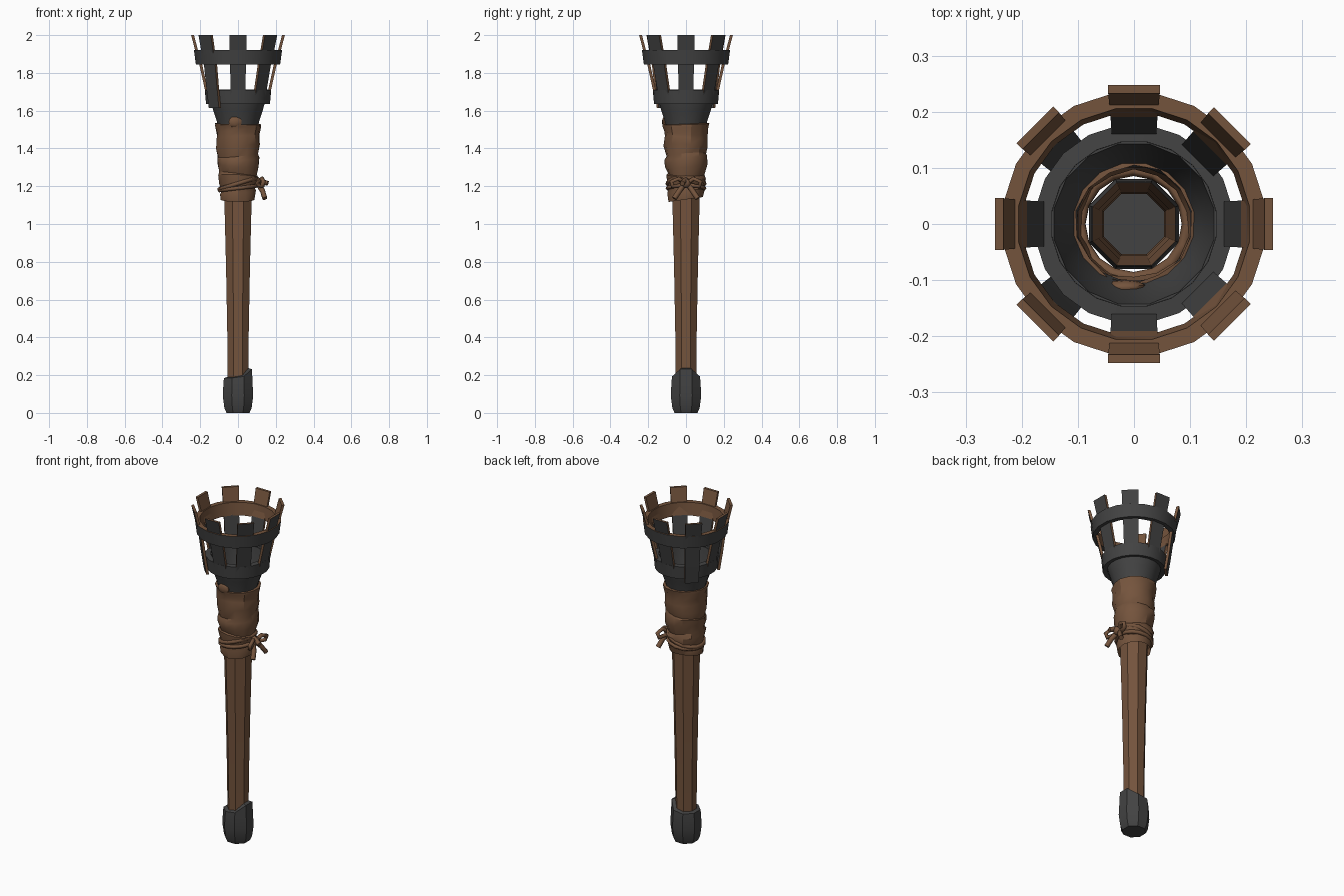
import bpy, bmesh, math, random
from mathutils import Vector, Matrix

if "Cube" in bpy.data.objects:
    bpy.data.objects.remove(bpy.data.objects["Cube"])

random.seed(4)


def material(name, rgb):
    m = bpy.data.materials.new(name)
    m.diffuse_color = (*rgb, 1)
    m.use_nodes = True
    m.node_tree.nodes["Principled BSDF"].inputs["Base Color"].default_value = m.diffuse_color
    return m


WOOD = material("brown wood", (0.175, 0.088, 0.046))
IRON = material("dark iron", (0.055, 0.055, 0.055))


def finish(bm, name, mats, rule=None, smooth=None):
    bm.normal_update()
    if rule:
        for f in bm.faces:
            f.material_index = rule(f)
    me = bpy.data.meshes.new(name)
    bm.to_mesh(me)
    bm.free()
    for m in mats:
        me.materials.append(m)
    ob = bpy.data.objects.new(name, me)
    bpy.context.collection.objects.link(ob)
    if smooth:
        bpy.ops.object.select_all(action='DESELECT')
        ob.select_set(True)
        bpy.context.view_layer.objects.active = ob
        bpy.ops.object.shade_smooth_by_angle(angle=math.radians(smooth))
    return ob


def lathe(profile, sides, closed=False, floor=False, warp=None):
    """Spin (radius, z) points; warp(row, angle, r, z) may shift a point."""
    bm = bmesh.new()
    rows = []
    for i, (r0, z0) in enumerate(profile):
        row = []
        for k in range(sides):
            a = 2 * math.pi * (k + 0.5) / sides
            r, z = warp(i, a, r0, z0) if warp else (r0, z0)
            row.append(bm.verts.new((r * math.cos(a), r * math.sin(a), z)))
        rows.append(row)
    n = len(rows)
    for i in range(n if closed else n - 1):
        lo, hi = rows[i], rows[(i + 1) % n]
        for k in range(sides):
            j = (k + 1) % sides
            bm.faces.new((lo[k], lo[j], hi[j], hi[k]))
    if floor:
        bm.faces.new(rows[0][::-1])
    return bm


def outward(f):
    c = f.calc_center_median()
    return f.normal.dot(Vector((c.x, c.y, 0)).normalized())


# Handle: hollow tapering eight-sided shaft
finish(lathe([(0.058, 0.12), (0.061, 0.4), (0.068, 0.75), (0.08, 1.2)], 8),
       "handle", [WOOD], smooth=25)

# Pommel: iron cap whose rim rises to a point on the right side
def pommel_rim(i, a, r, z):
    return (r, z + 0.055 * max(0, math.cos(a)) ** 2) if i >= 4 else (r, z)


finish(lathe([(0.066, 0), (0.078, 0.025), (0.087, 0.09), (0.083, 0.165),
              (0.08, 0.185), (0.059, 0.19)], 8, floor=True, warp=pommel_rim),
       "pommel", [IRON], smooth=30)


# Leather wrap: overlapping folds with slanted, uneven edges
def fold(i, a, r, z):
    wob = random.uniform(-0.004, 0.004)
    slant = 0.013 * math.sin(a + i * 0.9)
    return r + wob, z + slant * (0.4 if i > 11 else 1)


finish(lathe([(0.092, 1.13), (0.096, 1.17), (0.089, 1.185), (0.101, 1.215),
              (0.107, 1.25), (0.098, 1.265), (0.112, 1.31), (0.114, 1.35),
              (0.106, 1.365), (0.116, 1.41), (0.113, 1.455), (0.113, 1.48),
              (0.121, 1.515), (0.123, 1.53), (0.104, 1.532)], 14, warp=fold),
       "leather_wrap", [WOOD], smooth=30)

# Cup: open iron funnel holding the basket
finish(lathe([(0.106, 1.5), (0.113, 1.54), (0.133, 1.6), (0.15, 1.66),
              (0.155, 1.70), (0.145, 1.70), (0.138, 1.65), (0.122, 1.58),
              (0.103, 1.51)], 16), "cup", [IRON], smooth=30)

# Leather flap standing up on the front of the cup
bm = bmesh.new()
bmesh.ops.create_uvsphere(bm, u_segments=10, v_segments=6, radius=1,
                          matrix=Matrix.Translation((-0.015, -0.113, 1.54))
                          @ Matrix.Diagonal((0.037, 0.014, 0.03, 1)))
finish(bm, "leather_flap", [WOOD], smooth=40)

# Hoops around the basket
finish(lathe([(0.171, 1.635), (0.178, 1.71), (0.148, 1.712), (0.146, 1.64)], 20,
             closed=True), "lower_hoop", [IRON], smooth=30)
finish(lathe([(0.226, 1.845), (0.236, 1.92), (0.208, 1.92), (0.199, 1.845)], 20,
             closed=True), "upper_hoop", [IRON, WOOD],
       rule=lambda f: 0 if outward(f) > 0.5 or f.normal.z < -0.5 else 1, smooth=30)


# Staves: bent slats, dark outside, bare wood on the edges and upper inside
def stave_colour(f):
    if outward(f) > 0.5:
        return 0
    inner = outward(f) < -0.5
    return 0 if inner and f.calc_center_median().z < 1.84 else 1


def stave(index):
    angle = index * math.pi / 4
    if index in (3, 5):     # two staves hang down outside the lower hoop
        path = [(0.166, 1.615), (0.182, 1.72), (0.199, 1.85), (0.217, 1.92), (0.235, 2.0)]
    else:
        path = [(0.146, 1.64), (0.160, 1.71), (0.191, 1.85), (0.212, 1.92), (0.233, 2.0)]
    half, thick = 0.046, 0.015
    bm = bmesh.new()
    rings = []
    for n, (r, z) in enumerate(path):
        w = half * (0.82 + 0.045 * n)
        rings.append([bm.verts.new(p) for p in (
            (r, -w, z), (r + thick, -w, z), (r + thick, w, z), (r, w, z))])
    for lo, hi in zip(rings, rings[1:]):
        for k in range(4):
            j = (k + 1) % 4
            bm.faces.new((lo[k], lo[j], hi[j], hi[k]))
    bm.faces.new(rings[0][::-1])
    bm.faces.new(rings[-1])
    bm.transform(Matrix.Rotation(angle, 4, 'Z'))
    finish(bm, "stave_%d" % (index + 1), [IRON, WOOD], rule=stave_colour)


for i in range(8):
    stave(i)


# Cord and knot on the right side
def cord(name, points, radius, cyclic=False):
    cu = bpy.data.curves.new(name, 'CURVE')
    cu.dimensions = '3D'
    cu.bevel_depth = radius
    cu.bevel_resolution = 1
    cu.use_fill_caps = True
    sp = cu.splines.new('POLY')
    sp.points.add(len(points) - 1)
    for p, co in zip(sp.points, points):
        p.co = (*co, 1)
    sp.use_cyclic_u = cyclic
    cu.materials.append(WOOD)
    ob = bpy.data.objects.new(name, cu)
    bpy.context.collection.objects.link(ob)


def tie(tilt, z):
    pts = []
    for k in range(16):
        a = k * math.pi / 8
        pts.append((0.097 * math.cos(a), 0.097 * math.sin(a), z + tilt * math.cos(a)))
    return pts


cord("tie_upper", tie(0.03, 1.215), 0.012, True)
cord("tie_lower", tie(0.012, 1.19), 0.011, True)
for side, tag in ((-1, "front"), (1, "back")):
    cord("knot_tail_" + tag, [(0.105, side * 0.008, 1.215), (0.13, side * 0.035, 1.175),
                              (0.142, side * 0.062, 1.135)], 0.014)
    cord("knot_loop_" + tag, [(0.105, 0, 1.21), (0.128, side * 0.04, 1.24),
                              (0.135, side * 0.078, 1.225), (0.128, side * 0.072, 1.2),
                              (0.11, side * 0.02, 1.205)], 0.012)
cord("knot_end", [(0.10, 0, 1.235), (0.13, -0.01, 1.225), (0.157, -0.02, 1.215)], 0.014)
bm = bmesh.new()
bmesh.ops.create_icosphere(bm, subdivisions=2, radius=0.026,
                           matrix=Matrix.Translation((0.115, 0, 1.215)))
finish(bm, "knot", [WOOD], smooth=40)
